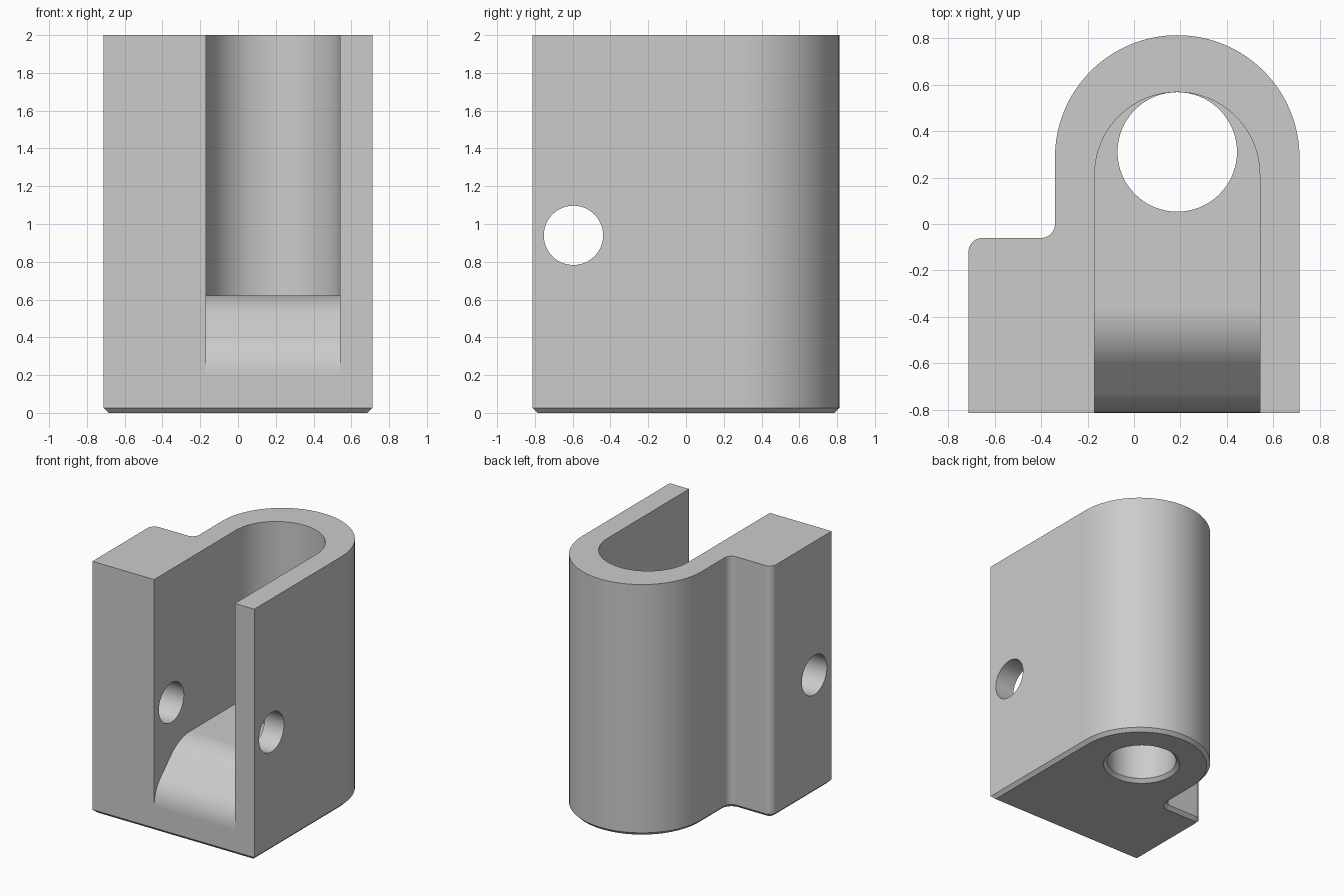
import bpy, bmesh
from math import sin, cos, radians, pi
from mathutils import Vector

cube = bpy.data.objects.get("Cube")
if cube:
    bpy.data.objects.remove(cube)

CX = 0.186          # centre line of the round back, slot and bore
EDGE_X, EDGE_Y = 0.712, 0.812
FLOOR = 0.622

grey = bpy.data.materials.new("plain grey")
grey.use_nodes = True
grey.diffuse_color = (0.6, 0.6, 0.6, 1)
grey.node_tree.nodes["Principled BSDF"].inputs["Base Color"].default_value = (0.6, 0.6, 0.6, 1)


def arc(cx, cy, r, start, end, n):
    angles = [radians(start + (end - start) * i / n) for i in range(n + 1)]
    return [(cx + r * cos(a), cy + r * sin(a)) for a in angles]


def loft(name, rings):
    """Closed solid through rings that share one point count."""
    bm = bmesh.new()
    loops = [[bm.verts.new(p) for p in ring] for ring in rings]
    n = len(loops[0])
    for a, b in zip(loops, loops[1:]):
        for i in range(n):
            j = (i + 1) % n
            bm.faces.new((a[i], a[j], b[j], b[i]))
    bm.faces.new(loops[0][::-1])
    bm.faces.new(loops[-1])
    bmesh.ops.recalc_face_normals(bm, faces=bm.faces)
    mesh = bpy.data.meshes.new(name)
    bm.to_mesh(mesh)
    bm.free()
    mesh.materials.append(grey)
    obj = bpy.data.objects.new(name, mesh)
    bpy.context.collection.objects.link(obj)
    return obj


def combine(obj, cutter, operation="DIFFERENCE"):
    cutter.hide_render = True
    mod = obj.modifiers.new("cut", "BOOLEAN")
    mod.operation, mod.solver, mod.object = operation, "EXACT", cutter
    bpy.context.view_layer.objects.active = obj
    bpy.ops.object.modifier_apply(modifier=mod.name)
    bpy.data.objects.remove(cutter)


def outline(d, z):
    """Housing plan, moved inwards by d."""
    r, fillet, step_y = 0.526, 0.06, -0.06
    left = CX - r
    pts = [(-EDGE_X + d, -EDGE_Y + d), (EDGE_X - d, -EDGE_Y + d)]
    pts += arc(CX, EDGE_Y - r, r - d, 0, 180, 64)
    pts += arc(left - fillet, step_y + fillet, fillet + d, 0, -90, 10)
    pts += arc(-EDGE_X + fillet, step_y - fillet, fillet - d, 90, 180, 10)
    return [(x, y, z) for x, y in pts]


# Housing with a chamfered foot
housing = loft("housing", [outline(0.026, 0), outline(0, 0.026), outline(0, 2)])

# Open slot with a rounded back, limited below by the floor and ramp
plan = [(CX - 0.355, -1), (CX + 0.355, -1)] + arc(CX, 0.212, 0.355, 0, 180, 64)
slot = loft("slot_cutter", [[(x, y, z) for x, y in plan] for z in (0, 2.2)])
side = [(-1.1, 2.1), (1, 2.1), (1, FLOOR)]
side += arc(-0.36, FLOOR - 0.34, 0.34, 90, 135, 16)
side += arc(-EDGE_Y + 0.273, 0.2, 0.273, 135, 180, 16)
side += [(-1.1, 0.2)]
ramp = loft("ramp_cutter", [[(x, y, z) for y, z in side] for x in (-1, 1)])
combine(slot, ramp, "INTERSECT")
combine(housing, slot)

# Vertical bore through the floor, countersunk at the foot
bore = [[(x, y, z) for x, y in arc(CX, 0.31, r, 0, 354.375, 63)]
        for r, z in ((0.31, -0.026), (0.257, 0.027), (0.257, 0.8))]
combine(housing, loft("bore_cutter", bore))

# Cross pin hole through both walls
pin = [[(x, y, z) for y, z in arc(-0.596, 0.94, 0.157, 0, 352.5, 47)] for x in (-1, 1)]
combine(housing, loft("pin_hole_cutter", pin))

# Smooth curved walls, keep the plane faces flat
bpy.ops.object.select_all(action="DESELECT")
housing.select_set(True)
bpy.context.view_layer.objects.active = housing
bpy.ops.object.shade_smooth_by_angle(angle=radians(30))
for face in housing.data.polygons:
    if max(abs(c) for c in face.normal) > 0.99999:
        face.use_smooth = False
